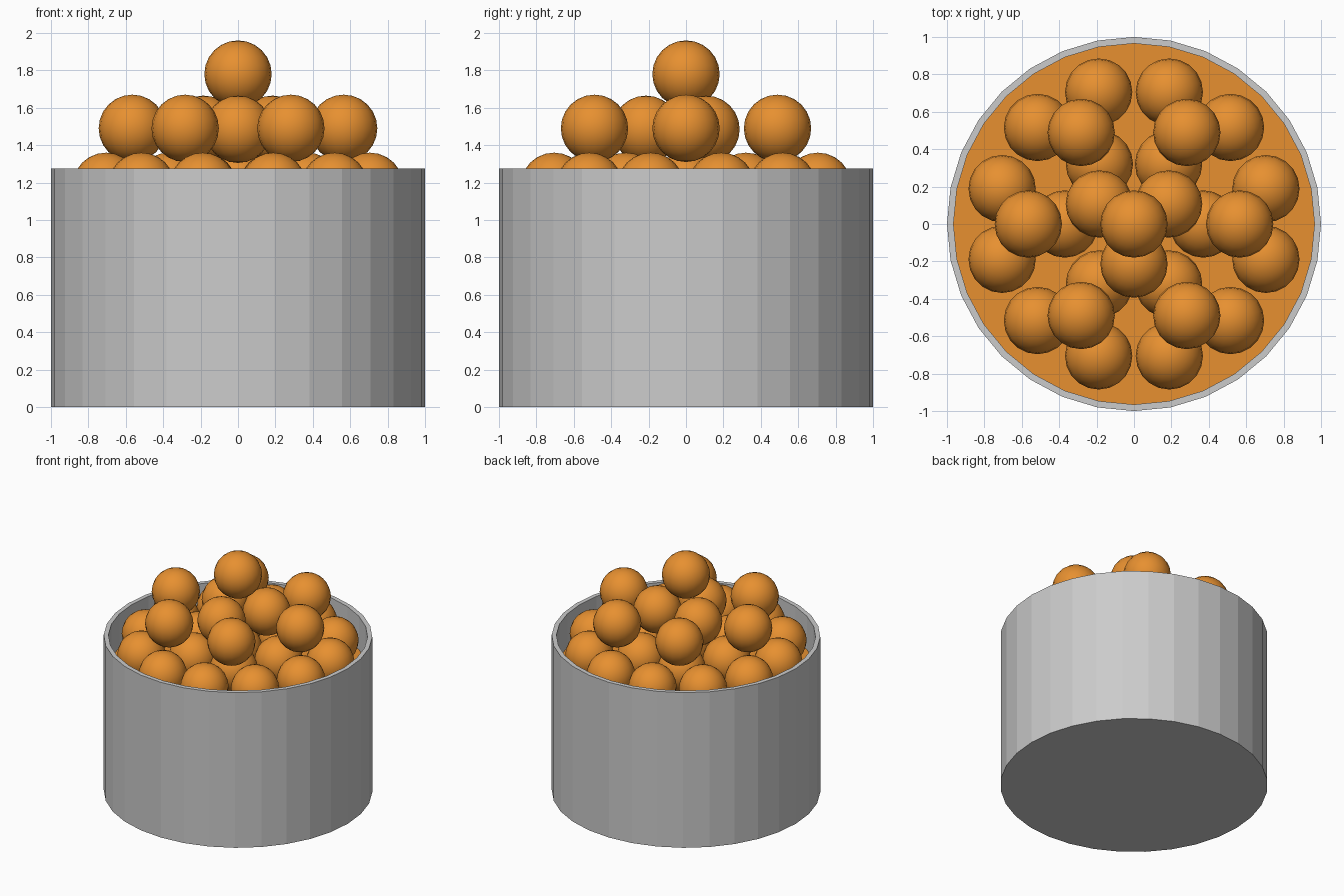
import bpy, bmesh
from math import sin, cos, radians, pi

if "Cube" in bpy.data.objects:
    bpy.data.objects.remove(bpy.data.objects["Cube"])

SIDES = 32
BALL_R = 0.18

orange = bpy.data.materials.new("orange")
orange.diffuse_color = (0.8, 0.28, 0.03, 1)
orange.use_nodes = True
orange.node_tree.nodes["Principled BSDF"].inputs["Base Color"].default_value = orange.diffuse_color


def add_object(name, bm, mat=None):
    mesh = bpy.data.meshes.new(name)
    bmesh.ops.recalc_face_normals(bm, faces=bm.faces)
    bm.to_mesh(mesh)
    bm.free()
    if mat:
        mesh.materials.append(mat)
    obj = bpy.data.objects.new(name, mesh)
    bpy.context.collection.objects.link(obj)
    return obj


def ring(bm, r, z):
    return [bm.verts.new((r * cos(2 * pi * i / SIDES), r * sin(2 * pi * i / SIDES), z))
            for i in range(SIDES)]


# Open tub: outer wall, rim, inner wall, closed floor
bm = bmesh.new()
loops = [ring(bm, r, z) for r, z in [(1, 0), (1, 1.275), (0.965, 1.275), (0.965, 0.04)]]
for a, b in zip(loops, loops[1:]):
    for i in range(SIDES):
        j = (i + 1) % SIDES
        bm.faces.new((a[i], a[j], b[j], b[i]))
bm.faces.new(loops[0][::-1])
bm.faces.new(loops[-1])
add_object("tub", bm)

# Flat surface of the contents
bm = bmesh.new()
bm.faces.new(ring(bm, 0.965, 1.0))
fill = add_object("fill_surface", bm, orange)
if fill.data.polygons[0].normal.z < 0:
    fill.data.flip_normals()

# Shared ball mesh
bm = bmesh.new()
bmesh.ops.create_uvsphere(bm, u_segments=20, v_segments=12, radius=BALL_R)
first = add_object("ball", bm, orange)
ball_mesh = first.data
ball_mesh.shade_smooth()
bpy.data.objects.remove(first)

# Heaped balls: layer name, count, ring radius, start angle, height
layers = [
    ("lower_outer_ball", 12, 0.73, 15, 1.18),
    ("lower_inner_ball", 6, 0.37, 0, 1.18),
    ("lower_centre_ball", 1, 0.0, 0, 1.18),
    ("middle_outer_ball", 6, 0.565, 0, 1.49),
    ("middle_inner_ball", 3, 0.214, 30, 1.485),
    ("top_ball", 1, 0.0, 0, 1.78),
]
for name, count, r, start, z in layers:
    for i in range(count):
        a = radians(start + 360 * i / count)
        ball = bpy.data.objects.new(f"{name}_{i + 1}", ball_mesh)
        ball.location = (r * cos(a), r * sin(a), z)
        bpy.context.collection.objects.link(ball)
